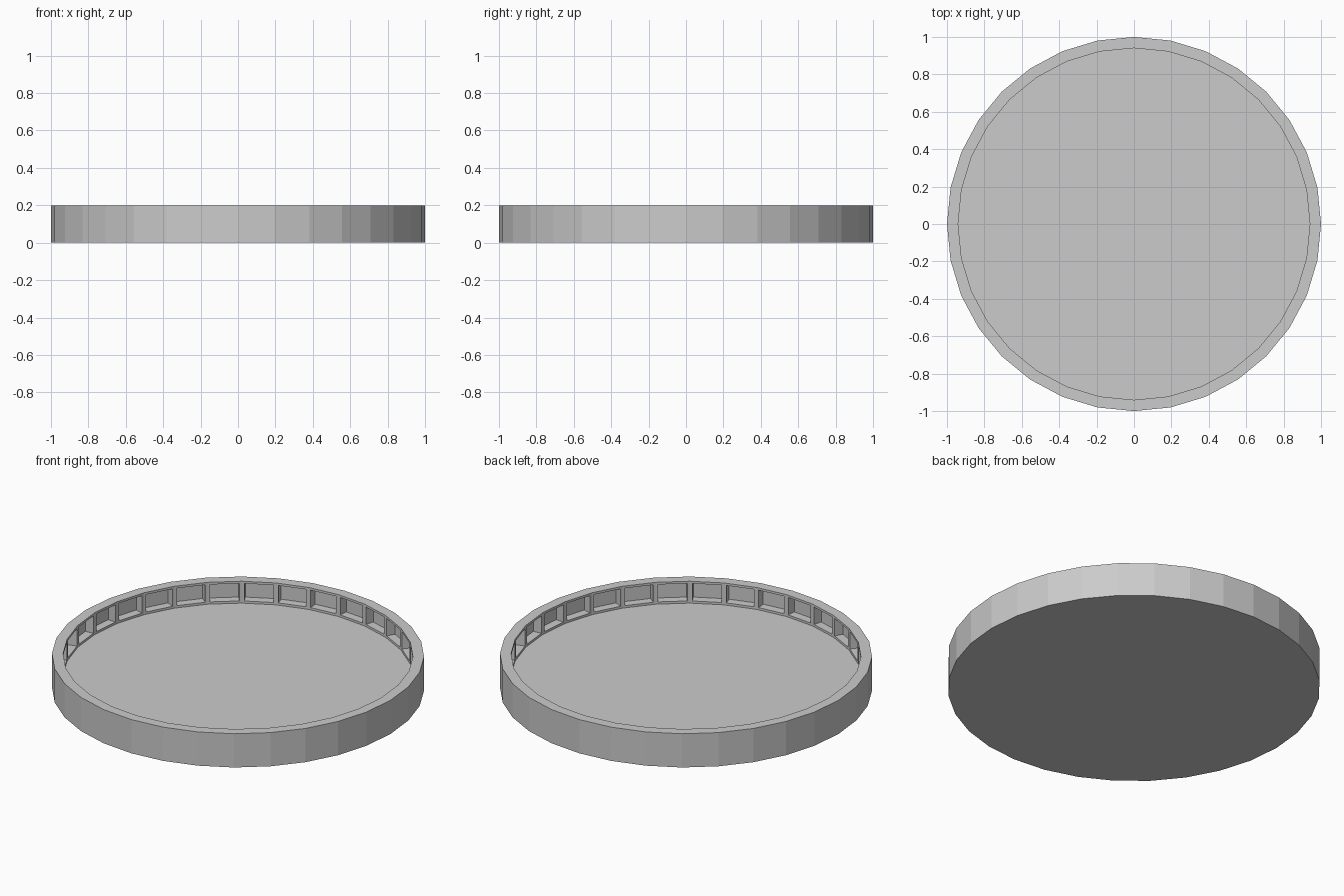
import bpy, bmesh, math
from mathutils import Matrix

if "Cube" in bpy.data.objects:
    bpy.data.objects.remove(bpy.data.objects["Cube"])

SIDES, R, H = 32, 1.0, 0.2
INNER_R, FLOOR_Z = 0.94, 0.07
FRAME, POCKET = 0.019, 0.05

bm = bmesh.new()


def push(faces, distance):
    """Extrude each face on its own along its normal."""
    out = bmesh.ops.extrude_discrete_faces(bm, faces=faces)["faces"]
    for f in out:
        f.normal_update()
        offset = f.normal * distance
        for v in f.verts:
            v.co += offset
    bm.normal_update()
    return out


# Solid 32-sided disc
bmesh.ops.create_cone(bm, cap_ends=True, segments=SIDES, radius1=R, radius2=R,
                      depth=H, matrix=Matrix.Translation((0, 0, H / 2)))
bm.normal_update()

# Rim and sunken floor
top = max(bm.faces, key=lambda f: f.calc_center_median().z)
bmesh.ops.inset_individual(bm, faces=[top],
                           thickness=(R - INNER_R) * math.cos(math.pi / SIDES))
bm.normal_update()
push([top], FLOOR_Z - H)

# Recessed pocket in every panel of the inner wall
walls = [f for f in bm.faces if abs(f.normal.z) < 0.1
         and f.normal.dot(f.calc_center_median()) < 0]
bmesh.ops.inset_individual(bm, faces=walls, thickness=FRAME)
bm.normal_update()
push(walls, -POCKET)

mesh = bpy.data.meshes.new("round_tray")
bm.to_mesh(mesh)
bm.free()
tray = bpy.data.objects.new("round_tray", mesh)
bpy.context.collection.objects.link(tray)
